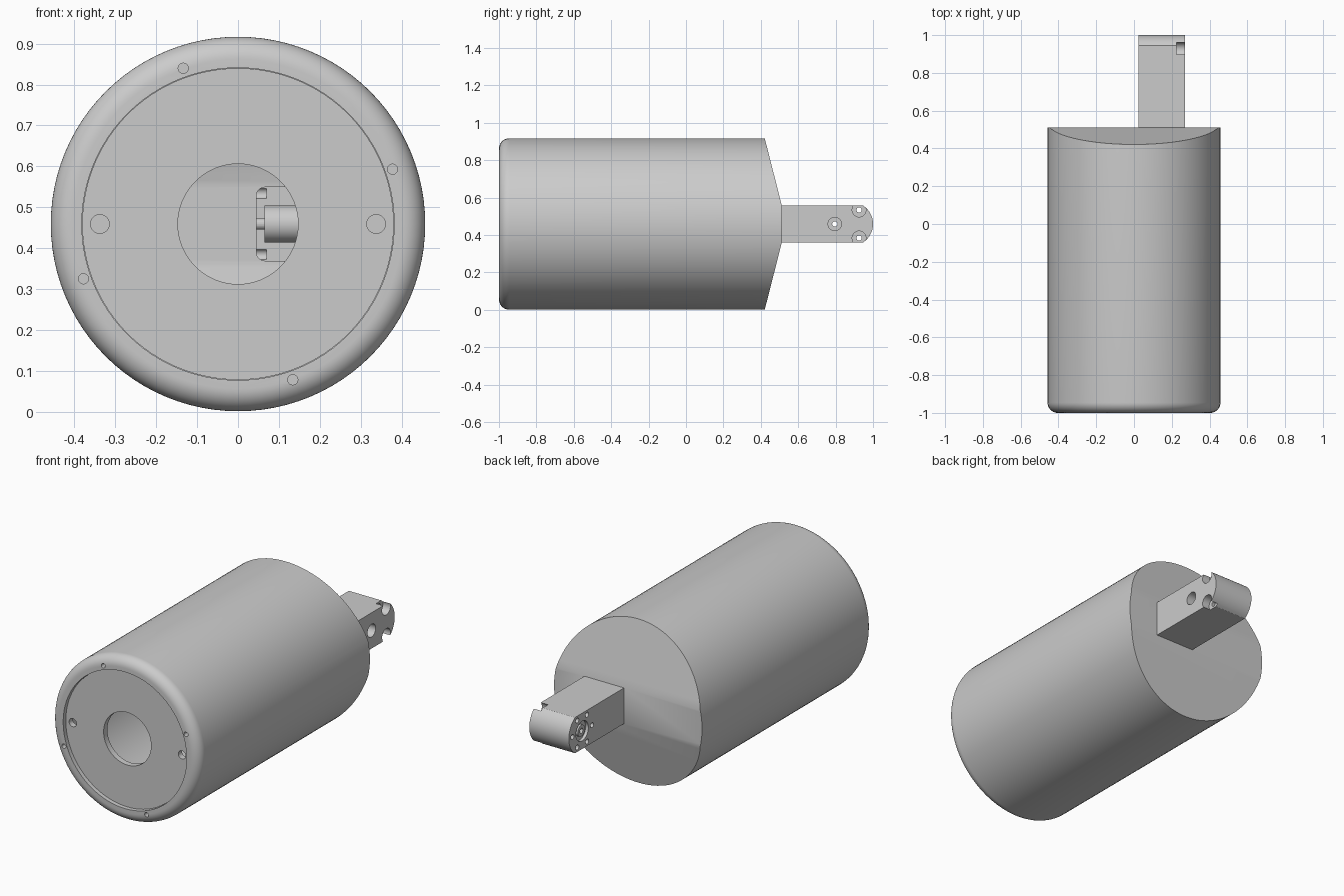
import bpy, bmesh
from math import sin, cos, pi, radians, asin
from mathutils import Vector

if "Cube" in bpy.data.objects:
    bpy.data.objects.remove(bpy.data.objects["Cube"])

Z = 0.459          # height of the barrel axis
R = 0.458          # barrel radius
TIP, TR = 0.882, 0.118   # centre (y) and radius of the arm's rounded tip
RING = 0.0866      # screw circle at the arm tip


def make(name, bm):
    bmesh.ops.recalc_face_normals(bm, faces=bm.faces)
    me = bpy.data.meshes.new(name)
    bm.to_mesh(me)
    bm.free()
    ob = bpy.data.objects.new(name, me)
    bpy.context.collection.objects.link(ob)
    return ob


def lathe(name, profile, n=96, centre=(0, 0, Z), axis='Y'):
    """Closed solid turned around y (or x); profile is (radius, position)."""
    bm = bmesh.new()
    rings = []
    for r, p in profile:
        ring = []
        for i in range(n):
            a = 2 * pi * i / n
            u, v = r * cos(a), r * sin(a)
            off = (u, p, v) if axis == 'Y' else (p, u, v)
            ring.append(bm.verts.new(Vector(centre) + Vector(off)))
        rings.append(ring)
    for a, b in zip(rings, rings[1:]):
        for i in range(n):
            j = (i + 1) % n
            bm.faces.new((a[i], a[j], b[j], b[i]))
    bm.faces.new(rings[0])
    bm.faces.new(rings[-1])
    return make(name, bm)


def cyl(r, a, b, centre, axis='Y', n=32):
    return lathe("cutter", [(r, a), (r, b)], n, centre, axis)


def prism(name, pts, x0, x1):
    """Extrude a (y, z offset) outline along x."""
    bm = bmesh.new()
    f = bm.faces.new([bm.verts.new((x0, y, Z + z)) for y, z in pts])
    ext = bmesh.ops.extrude_face_region(bm, geom=[f])['geom']
    bmesh.ops.translate(bm, vec=(x1 - x0, 0, 0),
                        verts=[v for v in ext if isinstance(v, bmesh.types.BMVert)])
    return make(name, bm)


def boolean(ob, tool, op='DIFFERENCE'):
    m = ob.modifiers.new("bool", 'BOOLEAN')
    m.operation, m.object, m.solver = op, tool, 'EXACT'
    dg = bpy.context.evaluated_depsgraph_get()
    me = bpy.data.meshes.new_from_object(ob.evaluated_get(dg))
    ob.modifiers.clear()
    ob.data = me
    bpy.data.objects.remove(tool)


def wedge(t):
    """Roof-shaped rear end, moved forward by t."""
    s = [(0.512 - t, 0.1), (0.39 - t, 0.58)]
    pts = [(-1.2, 0.58), s[1], s[0], (s[0][0], -0.1), (s[1][0], -0.58), (-1.2, -0.58)]
    return prism("wedge", pts, -0.6, 0.6)


# Barrel shell with rounded front rim and sloped rear
fillet = [(R - 0.055 + 0.055 * sin(a), -0.945 - 0.055 * cos(a))
          for a in [pi / 2 * i / 10 for i in range(11)]]
barrel = lathe("barrel", fillet + [(R, 0.6)])
boolean(barrel, wedge(0), 'INTERSECT')
hollow = lathe("hollow", [(0.43, -0.94), (0.43, 0.6)])
boolean(hollow, wedge(0.025), 'INTERSECT')
boolean(barrel, hollow)
boolean(barrel, cyl(0.382, -1.1, -0.9, (0, 0, Z), n=96))

# Small screw holes in the front rim
for x, z in [(-0.134, 0.381), (0.378, 0.134), (-0.378, -0.134), (0.134, -0.381)]:
    boolean(barrel, cyl(0.0125, -1.05, -0.965, (x, 0, Z + z), n=20))

# Arm with rounded tip
a0 = asin(0.1 / TR)
arc = [(TIP + TR * cos(a), TR * sin(a)) for a in [a0 - 2 * a0 * i / 24 for i in range(25)]]
arm = prism("arm", [(0.498, 0.1)] + arc + [(0.498, -0.1)], 0.025, 0.27)
boolean(barrel, arm, 'UNION')

# Hollow inside the arm, opening into the barrel
c = 0.02
corners = [(0.045 + c, 0.09 - c, 90), (0.045 + c, -0.09 + c, 180),
           (0.25 - c, -0.09 + c, 270), (0.25 - c, 0.09 - c, 0)]
bm = bmesh.new()
loop = []
for x, z, start in corners:
    for k in range(6):
        a = radians(start + 18 * k)
        loop.append(bm.verts.new((x + c * cos(a), 0.44, Z + z + c * sin(a))))
face = bm.faces.new(loop)
ext = bmesh.ops.extrude_face_region(bm, geom=[face])['geom']
bmesh.ops.translate(bm, vec=(0, 0.405, 0),
                    verts=[v for v in ext if isinstance(v, bmesh.types.BMVert)])
boolean(barrel, make("arm_hollow", bm))

# Screw boss crossing the arm hollow
screw_y = TIP - RING
boss = lathe("boss", [(0.014, 0.035), (0.014, 0.065), (0.045, 0.065), (0.045, 0.26)],
             40, (0, screw_y, Z), 'X')
boolean(barrel, boss, 'UNION')
boolean(barrel, cyl(0.036, 0.085, 0.3, (0, screw_y, Z), 'X'))

# Six screw holes round the tip, two of them with open counterbores
for i in range(6):
    a = radians(60 * i)
    p = (0, TIP + RING * cos(a), Z + RING * sin(a))
    through = i in (1, 3, 5)
    boolean(barrel, cyl(0.014, 0.0, 0.3 if through else 0.07, p, 'X', 20))
    if i in (1, 5):
        boolean(barrel, cyl(0.037, 0.225, 0.3, p, 'X'))

# Round socket on the inner side of the tip, with a hub
boolean(barrel, cyl(0.055, 0.0, 0.042, (0, TIP, Z), 'X', 40))
hub = cyl(0.032, 0.03, 0.05, (0, TIP, Z), 'X')
boolean(barrel, hub, 'UNION')
boolean(barrel, cyl(0.014, 0.0, 0.1, (0, TIP, Z), 'X', 20))

# Recessed front lid with centre opening and two screw holes
lid = lathe("front_lid", [(0.381, -0.978), (0.381, -0.945)])
boolean(lid, cyl(0.147, -1.1, -0.9, (0, 0, Z), n=64))
for s in (-1, 1):
    boolean(lid, cyl(0.023, -1.1, -0.9, (s * 0.338, 0, Z), n=24))

# Smooth round faces, crisp edges
for ob in (barrel, lid):
    bpy.ops.object.select_all(action='DESELECT')
    ob.select_set(True)
    bpy.context.view_layer.objects.active = ob
    bpy.ops.object.shade_smooth_by_angle(angle=radians(30))
